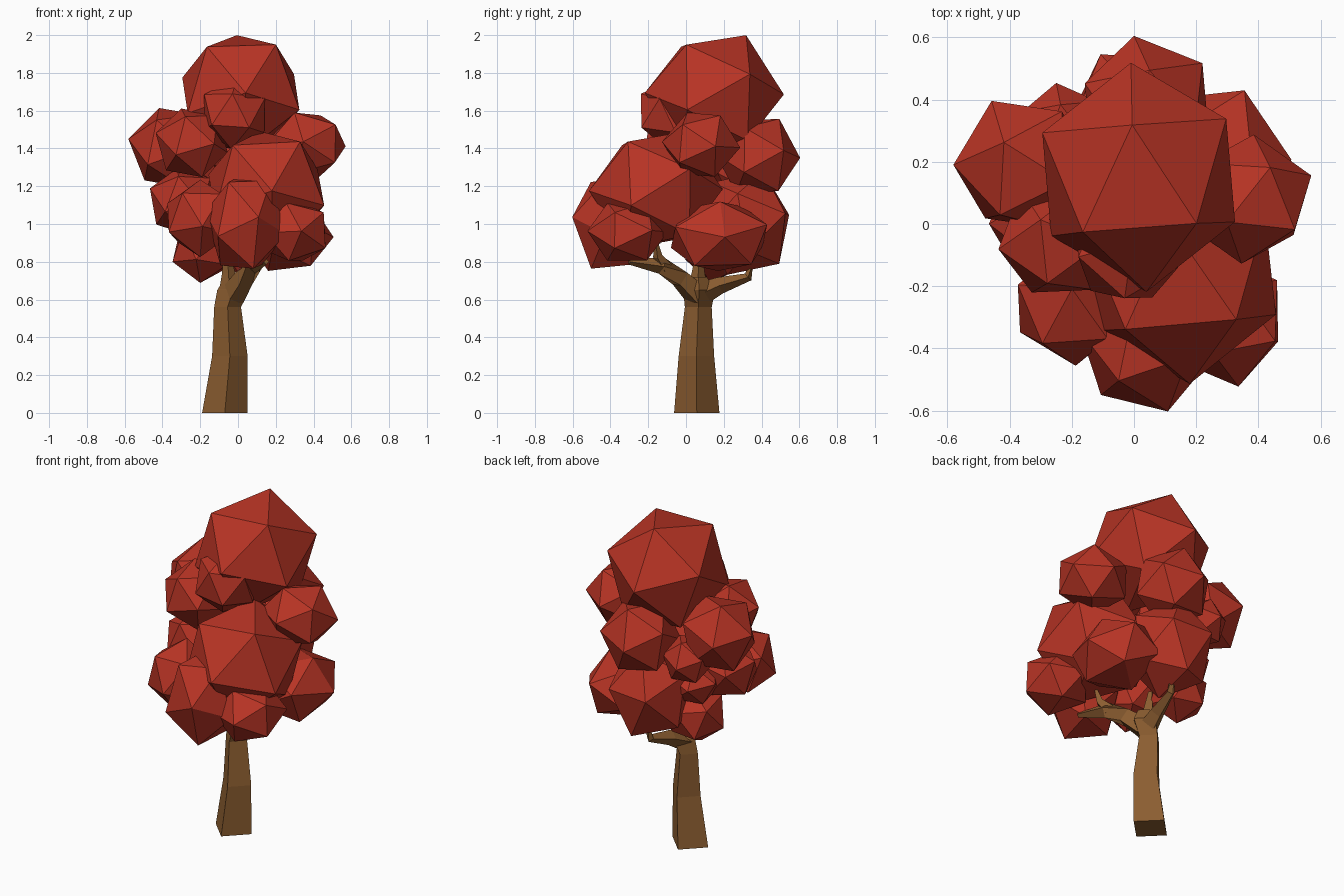
import bpy, bmesh, math
from mathutils import Vector, Matrix


def material(name, rgb):
    m = bpy.data.materials.new(name)
    m.diffuse_color = (*rgb, 1)
    return m


RED = material("red_leaves", (0.48, 0.034, 0.018))
BROWN = material("bark", (0.26, 0.11, 0.03))


def finish(name, bm, mat):
    bmesh.ops.recalc_face_normals(bm, faces=bm.faces)
    me = bpy.data.meshes.new(name)
    bm.to_mesh(me)
    bm.free()
    me.materials.append(mat)
    ob = bpy.data.objects.new(name, me)
    bpy.context.collection.objects.link(ob)
    return ob


def frame(a, b):
    """Axes with the first along a and the second turned towards b."""
    a = a.normalized()
    b = (b - a * b.dot(a)).normalized()
    return Matrix((a, b, a.cross(b))).transposed()


def clump(name, c, r, p, q, scale=(1, 1, 1)):
    """Icosahedron at c with one corner towards p and a neighbour towards q."""
    c, p, q = Vector(c), Vector(p), Vector(q)
    bm = bmesh.new()
    bmesh.ops.create_icosphere(bm, subdivisions=1, radius=1)
    bm.verts.ensure_lookup_table()
    v = bm.verts[0]
    w = v.link_edges[0].other_vert(v)
    rot = frame(p - c, q - c) @ frame(v.co.copy(), w.co.copy()).transposed()
    for vert in bm.verts:
        d = rot @ vert.co
        vert.co = c + Vector(d[i] * r * scale[i] for i in range(3))
    finish(name, bm, RED)


def limb(name, path, flat=False):
    """Four-sided tapering tube through (x, y, z, radius) points."""
    bm = bmesh.new()
    pts = [Vector(p[:3]) for p in path]
    rings = []
    for i, p in enumerate(path):
        d = pts[min(i + 1, len(pts) - 1)] - pts[max(i - 1, 0)]
        d = Vector((0, 0, 1)) if flat else d.normalized()
        side = d.cross(Vector((0, 1, 0)) if abs(d.y) < 0.7 else Vector((1, 0, 0))).normalized()
        up = d.cross(side)
        rings.append([bm.verts.new(pts[i] + p[3] * (side * math.cos(k * math.pi / 2)
                                                    + up * math.sin(k * math.pi / 2)))
                      for k in range(4)])
    for a, b in zip(rings, rings[1:]):
        for k in range(4):
            bm.faces.new((a[k], a[(k + 1) % 4], b[(k + 1) % 4], b[k]))
    bm.faces.new(rings[0])
    bm.faces.new(rings[-1])
    finish(name, bm, BROWN)


# Trunk and branches
limb("trunk", [(-0.07, 0.057, 0, 0.12), (-0.043, 0.055, 0.3, 0.094),
               (-0.055, 0.065, 0.56, 0.071), (-0.025, 0.07, 0.65, 0.085),
               (-0.02, 0.065, 0.72, 0.045)], flat=True)
limb("front_branch", [(-0.03, 0.06, 0.62, 0.07), (0.03, -0.03, 0.71, 0.055),
                      (0.09, -0.13, 0.78, 0.045), (0.15, -0.3, 0.8, 0.015)])
limb("front_twig", [(0.08, -0.11, 0.77, 0.04), (0.12, -0.15, 0.83, 0.025),
                    (0.14, -0.16, 0.9, 0.012)])
limb("back_branch", [(-0.04, 0.06, 0.62, 0.065), (-0.02, 0.18, 0.675, 0.045),
                     (0.01, 0.33, 0.72, 0.024), (0.02, 0.36, 0.84, 0.012)])
limb("middle_branch", [(-0.045, 0.06, 0.62, 0.06), (-0.05, 0.065, 0.74, 0.035),
                       (-0.06, 0.07, 0.86, 0.015)])

# Foliage: name, centre, radius, corner, neighbouring corner, stretch
clump("crown_top", (0.015, 0.15, 1.69), 0.345, (-0.006, 0.309, 2.0), (0.23, -0.016, 1.98), (1.01, 1.07, 1.01))
clump("upper_front_leaves", (-0.02, -0.08, 1.585), 0.19, (-0.03, -0.24, 1.69), (0.15, -0.1, 1.64))
clump("left_leaves", (-0.245, -0.05, 1.43), 0.2, (-0.43, -0.08, 1.48), (-0.3, -0.23, 1.35))
clump("far_left_leaves", (-0.355, 0.19, 1.405), 0.23, (-0.58, 0.19, 1.45), (-0.43, 0.26, 1.61))
clump("right_leaves", (0.365, 0.08, 1.42), 0.22, (0.57, 0.16, 1.41), (0.55, -0.01, 1.54), (1, 0.95, 0.87))
clump("back_leaves", (0.04, 0.38, 1.36), 0.228, (0, 0.605, 1.35), (0.05, 0.48, 1.54))
clump("big_front_leaves", (0.15, -0.16, 1.18), 0.355, (0.34, -0.31, 1.45), (0.196, -0.51, 1.2), (0.96, 1, 0.97))
clump("low_front_leaves", (0.04, -0.385, 1.005), 0.23, (0.11, -0.6, 1.03), (-0.07, -0.58, 1.24), (0.97, 1, 1.25))
clump("low_front_left_leaves", (-0.2, -0.26, 1.03), 0.2, (-0.36, -0.2, 1.1), (-0.33, -0.41, 0.9), (1, 1, 1.06))
clump("low_front_right_leaves", (0.3, -0.31, 0.96), 0.2, (0.45, -0.37, 1.07), (0.32, -0.51, 0.95), (1, 1.08, 0.9))
clump("low_right_leaves", (0.27, 0.175, 0.935), 0.25, (0.495, 0.2, 0.93), (0.38, 0.43, 1.02), (0.95, 1.15, 0.83))
clump("low_back_leaves", (0.01, 0.315, 1.005), 0.25, (0.03, 0.53, 0.77), (0.17, 0.56, 1.02), (1, 1.06, 1.17))
clump("low_left_leaves", (-0.185, 0.16, 0.86), 0.175, (-0.2, 0.13, 0.69), (-0.32, 0.13, 0.78))
clump("mid_left_leaves", (-0.29, 0.02, 1.12), 0.19, (-0.47, 0, 1.19), (-0.455, 0.05, 0.98))
clump("back_left_leaves", (-0.23, 0.31, 1.26), 0.145, (-0.25, 0.455, 1.25), (-0.37, 0.385, 1.3))
clump("low_back_left_leaves", (-0.19, 0.2, 1.07), 0.16, (-0.25, 0.34, 1.08), (-0.33, 0.2, 1.1), (1, 1, 0.8))
